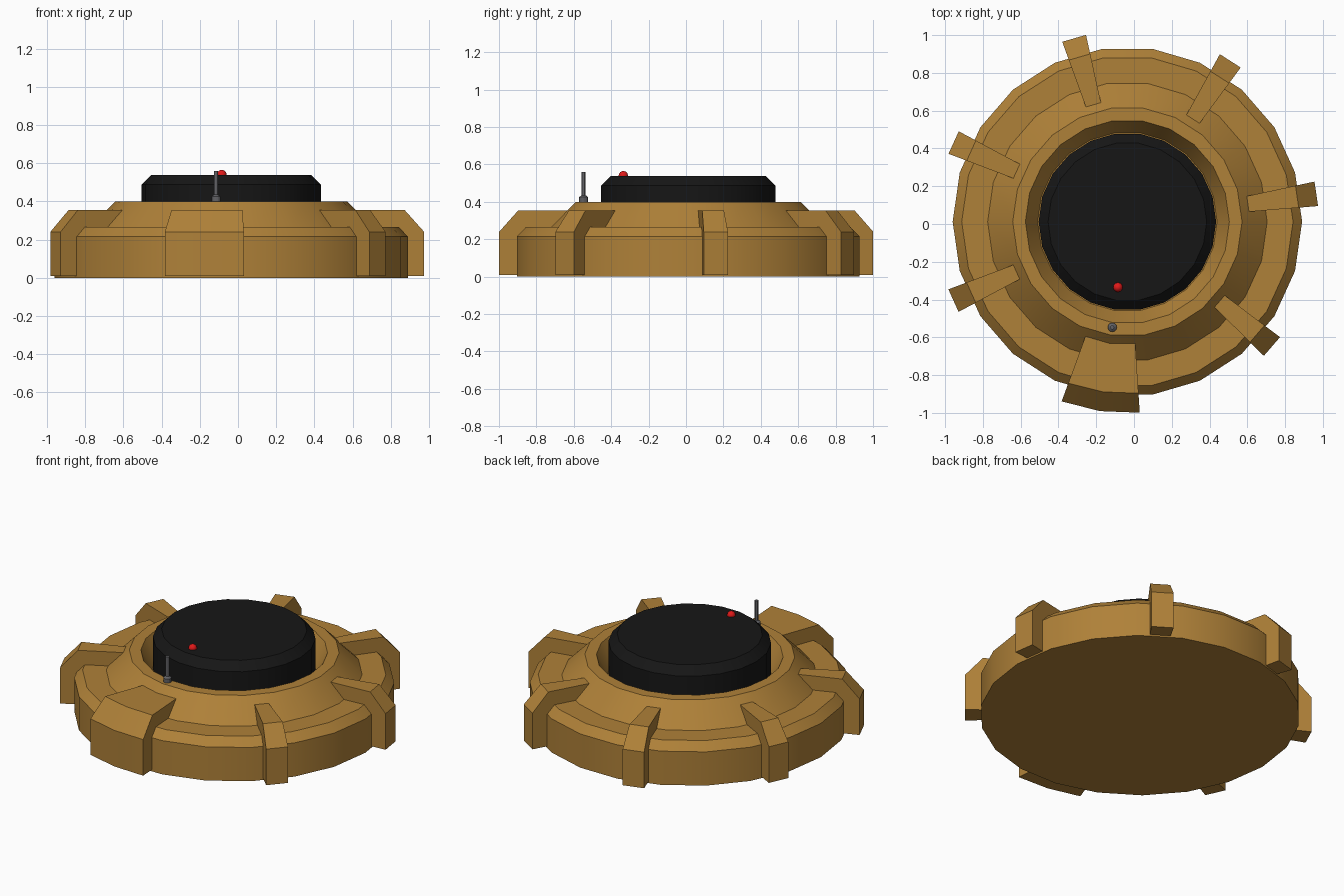
import bpy, bmesh
from math import cos, sin, pi, radians

if "Cube" in bpy.data.objects:
    bpy.data.objects.remove(bpy.data.objects["Cube"])

CX, CY = -0.035, 0.012   # axis of the round body


def material(name, rgb):
    m = bpy.data.materials.new(name)
    m.diffuse_color = (*rgb, 1)
    m.use_nodes = True
    m.node_tree.nodes["Principled BSDF"].inputs["Base Color"].default_value = m.diffuse_color
    return m


BROWN = material("ochre", (0.43, 0.22, 0.04))
BLACK = material("black", (0.008, 0.008, 0.008))
RED = material("red", (0.75, 0.01, 0.01))
GREY = material("dark_grey", (0.12, 0.12, 0.13))


def finish(bm, name, mat, angle=30):
    bmesh.ops.recalc_face_normals(bm, faces=bm.faces)
    me = bpy.data.meshes.new(name)
    bm.to_mesh(me)
    bm.free()
    ob = bpy.data.objects.new(name, me)
    bpy.context.collection.objects.link(ob)
    me.materials.append(mat)
    bpy.ops.object.select_all(action='DESELECT')
    ob.select_set(True)
    bpy.context.view_layer.objects.active = ob
    bpy.ops.object.shade_smooth_by_angle(angle=radians(angle))
    return ob


def lathe(name, profile, mat, sides=22, centre=(CX, CY)):
    """Spin an (r, z) profile and cap both ends."""
    bm = bmesh.new()
    rings = [[bm.verts.new((centre[0] + r * cos(2 * pi * i / sides),
                            centre[1] + r * sin(2 * pi * i / sides), z))
              for i in range(sides)] for r, z in profile]
    for a, b in zip(rings, rings[1:]):
        for i in range(sides):
            j = (i + 1) % sides
            bm.faces.new((a[i], a[j], b[j], b[i]))
    bm.faces.new(rings[0])
    bm.faces.new(rings[-1])
    return finish(bm, name, mat)


def rib(name, start, end, steps=1):
    """Wedge-shaped clamp: a radial profile swept between two angles."""
    profile = [(1.013, 0.01), (1.013, 0.24), (0.91, 0.355),
               (0.645, 0.355), (0.73, 0.26), (0.88, 0.01)]
    bm = bmesh.new()
    cuts = []
    for k in range(steps + 1):
        a = radians(start + (end - start) * k / steps)
        cuts.append([bm.verts.new((CX + r * cos(a), CY + r * sin(a), z))
                     for r, z in profile])
    n = len(profile)
    for a, b in zip(cuts, cuts[1:]):
        for i in range(n):
            j = (i + 1) % n
            bm.faces.new((a[i], a[j], b[j], b[i]))
    bm.faces.new(cuts[0])
    bm.faces.new(cuts[-1])
    return finish(bm, name, BROWN)


# Stepped body with a recessed centre
lathe("body", [(0.925, 0), (0.925, 0.215), (0.877, 0.265), (0.74, 0.265),
               (0.607, 0.40), (0.54, 0.40), (0.475, 0.28)], BROWN)

# Raised centre plate
lathe("pressure_plate", [(0.47, 0.28), (0.47, 0.487), (0.42, 0.537)], BLACK)

# Six narrow ribs and the wide front one
for i, a in enumerate((8.4, 57.4, 106.2, 155.5, 204.4, 319.2)):
    rib(f"rib_{i + 1}", a - 3.7, a + 3.7)
rib("wide_front_rib", 249.9, 273.7, 2)

# Antenna with its collar
lathe("antenna", [(0.024, 0.39), (0.024, 0.425), (0.011, 0.435), (0.011, 0.56)],
      GREY, 12, (-0.115, -0.547))

# Indicator light
bm = bmesh.new()
bmesh.ops.create_uvsphere(bm, u_segments=16, v_segments=8, radius=0.025)
bmesh.ops.translate(bm, verts=bm.verts, vec=(-0.085, -0.335, 0.54))
finish(bm, "indicator_light", RED, 60)
